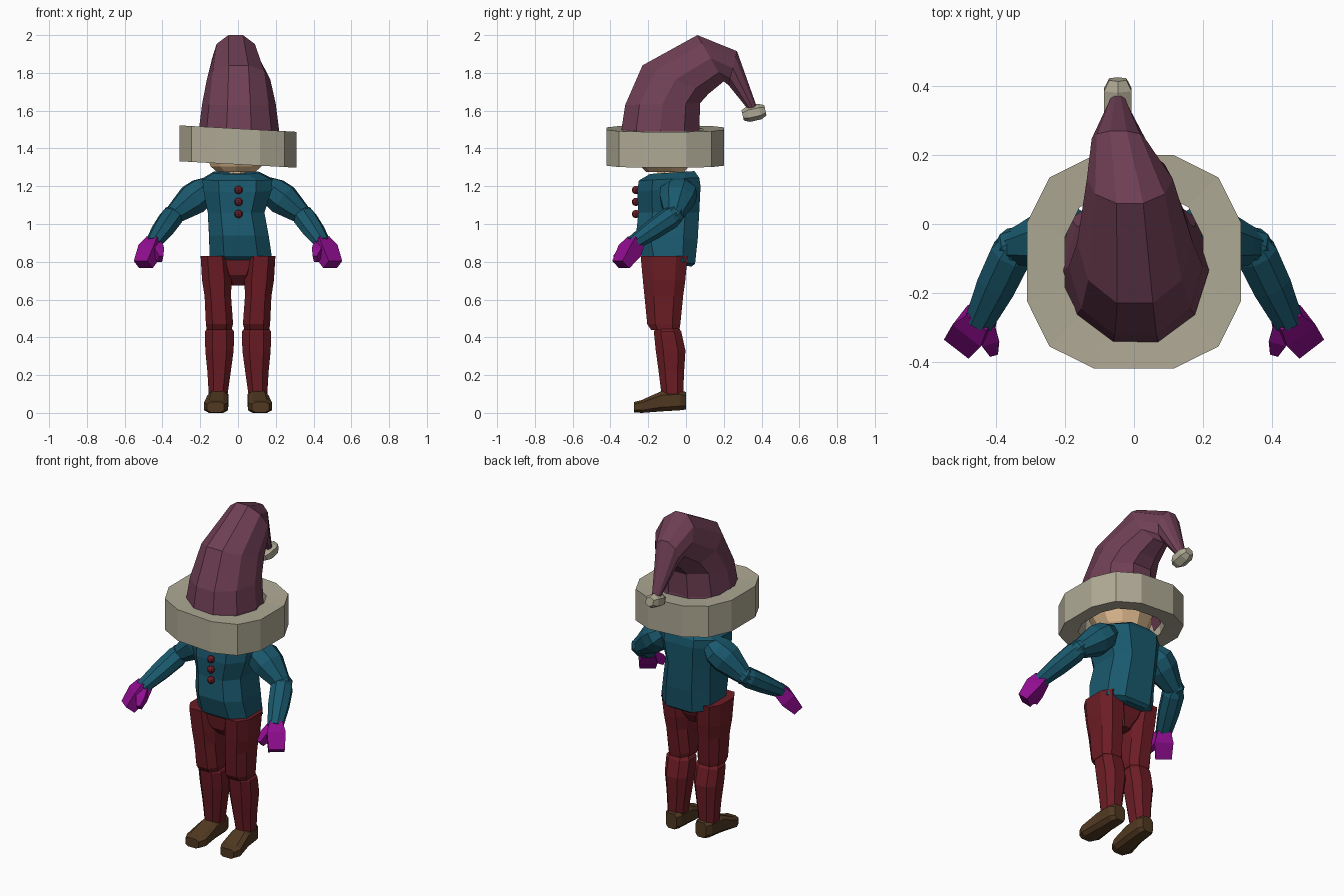
import bpy, bmesh
from math import cos, sin, pi
from mathutils import Vector as V

if "Cube" in bpy.data.objects:
    bpy.data.objects.remove(bpy.data.objects["Cube"])


def mat(name, r, g, b):
    m = bpy.data.materials.new(name)
    m.diffuse_color = (r, g, b, 1)
    m.use_nodes = True
    m.node_tree.nodes["Principled BSDF"].inputs["Base Color"].default_value = m.diffuse_color
    return m


PLUM = mat("plum", .16, .05, .09)
FUR = mat("fur", .43, .40, .30)
TEAL = mat("teal", .01, .10, .155)
RED = mat("red", .15, .012, .018)
MAGENTA = mat("magenta", .28, .004, .28)
BROWN = mat("brown", .08, .04, .015)
SKIN = mat("skin", .75, .5, .28)


def unit_ring(n, phase, e):
    """Superellipse outline scaled to fill -1..1 in both directions."""
    p = []
    for k in range(n):
        a = 2 * pi * (k + phase) / n
        c, s = cos(a), sin(a)
        p.append([abs(c) ** e * (1 if c > 0 else -1), abs(s) ** e * (1 if s > 0 else -1)])
    mx, my = max(q[0] for q in p), max(q[1] for q in p)
    return [(x / mx, y / my) for x, y in p]


def loft(name, rings, material, n=8, phase=.5, e=1, caps=(True, True), loop=False, mirror=False):
    """Skin a list of (centre, half axis u, half axis v) rings."""
    bm = bmesh.new()
    outline = unit_ring(n, phase, e)
    rows = [[bm.verts.new(c + u * x + v * y) for x, y in outline] for c, u, v in rings]
    pairs = list(zip(rows, rows[1:])) + ([(rows[-1], rows[0])] if loop else [])
    for a, b in pairs:
        for i in range(n):
            j = (i + 1) % n
            bm.faces.new((a[i], a[j], b[j], b[i]))
    if not loop:
        for row, cap in ((rows[0], caps[0]), (rows[-1], caps[1])):
            if cap:
                bm.faces.new(row)
    bmesh.ops.recalc_face_normals(bm, faces=bm.faces)
    me = bpy.data.meshes.new(name)
    bm.to_mesh(me)
    bm.free()
    me.materials.append(material)
    ob = bpy.data.objects.new(name, me)
    bpy.context.collection.objects.link(ob)
    if mirror:
        ob.modifiers.new("Mirror", 'MIRROR').use_mirror_merge = False
    return ob


def side(*sections):
    """Sections (centre x, half width, front y, front z, back y, back z)."""
    return [(V((cx, (y0 + y1) / 2, (z0 + z1) / 2)), V((w, 0, 0)), V((0, (y1 - y0) / 2, (z1 - z0) / 2)))
            for cx, w, y0, z0, y1, z1 in sections]


def level(*sections):
    """Level sections (centre x, half width, front y, back y, z)."""
    return side(*[(cx, w, y0, z, y1, z) for cx, w, y0, y1, z in sections])


def limb(a, b, *steps):
    """Rings along a line a-b; steps are (fraction, half width, half depth)."""
    a, b = V(a), V(b)
    d = (b - a).normalized()
    u = d.cross(V((0, 0, 1))).normalized()
    v = u.cross(d)
    return [(a.lerp(b, t), u * w, v * h) for t, w, h in steps]


# Hat: bent cone with drooping tip
loft("hat", side((0, .225, -.345, 1.37, .10, 1.37),
                 (.005, .212, -.342, 1.50, .07, 1.50),
                 (.005, .195, -.322, 1.63, .075, 1.64),
                 (.003, .168, -.23, 1.84, .12, 1.69),
                 (-.012, .125, .06, 2.0, .20, 1.755),
                 (-.045, .078, .27, 1.915, .225, 1.735),
                 (-.047, .025, .375, 1.62, .33, 1.605)),
     PLUM, n=10, phase=0, caps=(False, True))

# Hat brim: tilted twelve-sided fur band
def brim_ring(r, z):
    return (V((0, -.11, z)), V((r, 0, -.055 * r)), V((0, r, 0)))

loft("hat_brim", [brim_ring(.31, 1.505), brim_ring(.31, 1.315),
                  brim_ring(.215, 1.325), brim_ring(.20, 1.50)],
     FUR, n=12, e=.75, loop=True)

# Bobble on the hat tip
loft("bobble", limb((-.047, .30, 1.575), (-.047, .42, 1.602),
                    (0, .025, .028), (.25, .04, .042), (.75, .04, .042), (1, .025, .028)),
     FUR, n=6, phase=.5)

# Head and neck
loft("head", level((-.01, .10, -.21, -.01, 1.275), (-.01, .135, -.24, .015, 1.305),
                   (0, .18, -.29, .06, 1.40), (0, .17, -.28, .05, 1.52),
                   (0, .10, -.20, 0, 1.62)), SKIN, n=10)
loft("neck", level((-.005, .05, -.15, -.03, 1.2), (-.005, .045, -.15, -.03, 1.3)), SKIN)

# Jacket
loft("jacket", side((.015, .12, -.20, .80, .03, .775),
                    (.015, .165, -.235, .83, .048, .79),
                    (.005, .158, -.265, .94, .062, .92),
                    (-.01, .15, -.252, 1.06, .07, 1.06),
                    (-.003, .18, -.258, 1.17, .077, 1.20),
                    (-.003, .185, -.25, 1.23, .07, 1.245),
                    (-.01, .12, -.19, 1.265, .045, 1.28)),
     TEAL, n=8, e=.7)

# Jacket buttons
for z in (1.18, 1.117, 1.053):
    bpy.ops.mesh.primitive_uv_sphere_add(segments=8, ring_count=6, radius=.022,
                                         location=(.003, -.265, z))
    bpy.context.object.name = "button"
    bpy.context.object.data.materials.append(RED)

# Sleeves
shoulder, elbow, wrist = (.17, -.035, 1.185), (.345, -.065, 1.045), (.45, -.285, .895)
loft("upper_sleeve", limb(shoulder, elbow, (-.15, .06, .05), (.1, .095, .075), (.4, .09, .082),
                          (.8, .062, .06), (1, .05, .048)),
     TEAL, mirror=True)
loft("elbow", limb((.32, -.045, 1.075), (.37, -.085, 1.02), (0, .04, .035), (.5, .055, .05), (1, .04, .04)),
     TEAL, mirror=True)
loft("lower_sleeve", limb(elbow, wrist, (-.05, .045, .045), (.1, .06, .055), (.5, .057, .05), (1, .042, .036)),
     TEAL, mirror=True)

# Mittens with thumbs
loft("mitten", limb((.44, -.265, .91), (.502, -.345, .785), (0, .036, .036), (.4, .052, .045), (1, .045, .03)),
     MAGENTA, n=4, mirror=True)
loft("thumb", limb((.435, -.28, .895), (.41, -.37, .815), (0, .024, .024), (.55, .026, .03), (1, .012, .02)),
     MAGENTA, n=4, mirror=True)

# Trousers
loft("hips", level((0, .035, -.15, -.06, .675), (0, .09, -.20, -.03, .73), (0, .16, -.215, .0, .83)),
     RED, n=8, e=.8)
loft("thigh", level((.10, .065, -.185, -.035, .44), (.098, .072, -.205, -.03, .47),
                    (.107, .07, -.22, -.015, .62), (.112, .078, -.228, -.004, .70),
                    (.122, .076, -.24, .008, .83)),
     RED, n=8, e=.75, mirror=True)
loft("shin", level((.105, .05, -.13, -.015, .10), (.10, .062, -.145, -.01, .22),
                   (.098, .075, -.16, -.003, .33), (.098, .077, -.17, -.025, .43),
                   (.098, .06, -.16, -.04, .455)),
     RED, n=8, e=.8, mirror=True)

# Shoes, lofted heel to toe and turned slightly outward
loft("shoe", [(V((x, y, (lo + hi) / 2)), V((w, 0, 0)), V((0, 0, (hi - lo) / 2)))
              for x, y, w, lo, hi in ((.10, .0, .036, .018, .11), (.103, -.03, .052, .014, .12),
                                      (.107, -.13, .055, .008, .115), (.116, -.235, .064, 0, .068),
                                      (.118, -.275, .045, .003, .058))],
     BROWN, n=8, e=.6, mirror=True)
